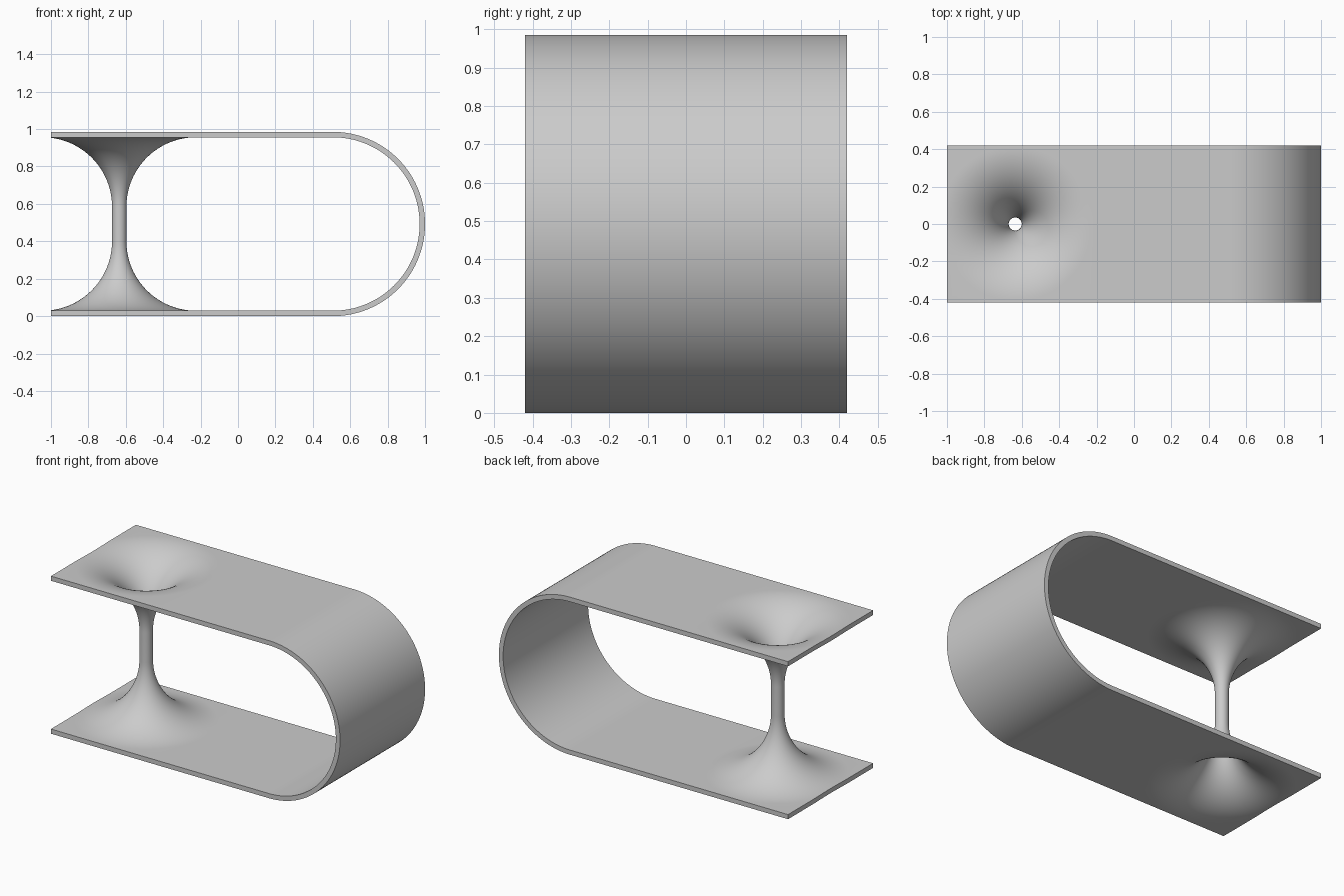
import bpy, bmesh
from math import pi, sin, cos, acos, atan2

cube = bpy.data.objects.get("Cube")
if cube:
    bpy.data.objects.remove(cube)

HEIGHT, THICK, HALF_W = 0.985, 0.029, 0.42
MID = HEIGHT / 2
THROAT_X = -0.635
JOIN_X = THROAT_X + HALF_W      # where the funnel sheet meets the plain band
BEND_X = 1 - MID                # where the band starts to curve
FLARE = 0.41                    # radius at which the funnel becomes flat
TUBE_TOP = 0.585 - MID          # end of the straight tube, measured from mid height

grey = bpy.data.materials.new("light grey")
grey.use_nodes = True
grey.diffuse_color = (0.6, 0.6, 0.6, 1)
grey.node_tree.nodes["Principled BSDF"].inputs["Base Color"].default_value = (0.6, 0.6, 0.6, 1)


def make_object(name, bm):
    bmesh.ops.remove_doubles(bm, verts=bm.verts[:], dist=1e-5)
    mesh = bpy.data.meshes.new(name)
    bm.to_mesh(mesh)
    bm.free()
    mesh.materials.append(grey)
    obj = bpy.data.objects.new(name, mesh)
    bpy.context.collection.objects.link(obj)
    obj.location.z = MID
    bpy.ops.object.select_all(action='DESELECT')
    obj.select_set(True)
    bpy.context.view_layer.objects.active = obj
    bpy.ops.object.shade_smooth_by_angle(angle=pi / 6)
    return obj


def flare_profile(r0, z_top, edge, steps=32):
    """Radius and height from the middle of the tube out to the sheet edge."""
    a, b = FLARE - r0, z_top - TUBE_TOP
    end = acos(1 - (min(edge, FLARE) - r0) / a)
    pts = [(r0, 0)]
    for k in range(steps + 1):
        p = end * k / steps
        pts.append((r0 + a * (1 - cos(p)), TUBE_TOP + b * sin(p)))
    return pts + [(edge, pts[-1][1])]


# Flared sheet and throat: polar grid fitted to a rectangle, mirrored top to bottom
left = -1 - THROAT_X
corners = [(HALF_W, -HALF_W), (HALF_W, HALF_W), (left, HALF_W), (left, -HALF_W)]
angles = []
PER_SIDE = 28
for s in range(4):
    a0 = atan2(corners[s][1], corners[s][0])
    a1 = atan2(corners[(s + 1) % 4][1], corners[(s + 1) % 4][0])
    if a1 < a0:
        a1 += 2 * pi
    angles += [a0 + (a1 - a0) * k / PER_SIDE for k in range(PER_SIDE)]

bm = bmesh.new()
spokes = []
for t in angles:
    c, s = cos(t), sin(t)
    edge = min((HALF_W if c > 0 else -left) / max(abs(c), 1e-6),
               HALF_W / max(abs(s), 1e-6))
    upper = flare_profile(0.035, MID, edge)
    lower = flare_profile(0.0385, MID - THICK, edge)
    spokes.append([bm.verts.new((THROAT_X + r * c, r * s, z))
                   for r, z in upper + lower[::-1]])
rim = len(spokes[0]) // 2 - 1
for i, a in enumerate(spokes):
    b = spokes[(i + 1) % len(spokes)]
    for j in range(len(a) - 1):
        if j == rim and i < PER_SIDE:
            continue            # open where the sheet meets the band
        bm.faces.new((a[j], a[j + 1], b[j + 1], b[j]))
funnel = make_object("flared_sheets_and_throat", bm)
mirror = funnel.modifiers.new("mirror", 'MIRROR')
mirror.use_axis = (False, False, True)
mirror.merge_threshold = 0.0005

# Folded band: flat, half circle, flat
path = [(JOIN_X, 0, 1)]
ARC = 72
for k in range(ARC + 1):
    t = pi / 2 - pi * k / ARC
    path.append((BEND_X, cos(t), sin(t)))
path.append((JOIN_X, 0, -1))

bm = bmesh.new()
sections = []
for x, nx, nz in path:
    sections.append([bm.verts.new((x + nx * r, y, nz * r))
                     for r, y in ((MID, -HALF_W), (MID, HALF_W),
                                  (MID - THICK, HALF_W), (MID - THICK, -HALF_W))])
for a, b in zip(sections, sections[1:]):
    for k in range(4):
        n = (k + 1) % 4
        bm.faces.new((a[k], b[k], b[n], a[n]))
make_object("folded_band", bm)
